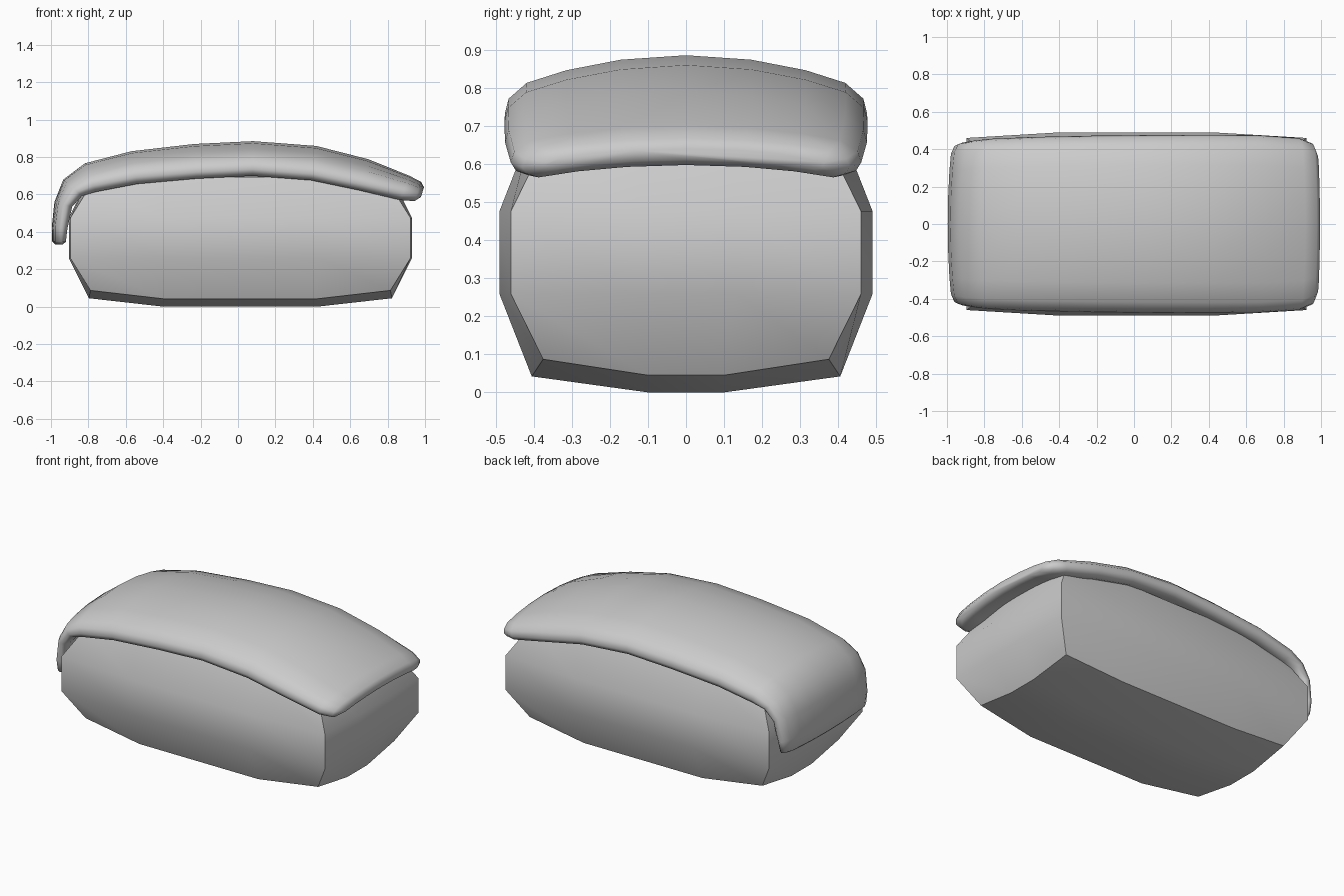
import bpy, bmesh, math
from mathutils import Vector

if "Cube" in bpy.data.objects:
    bpy.data.objects.remove(bpy.data.objects["Cube"])


def finish(bm, name, angle):
    bmesh.ops.recalc_face_normals(bm, faces=bm.faces)
    me = bpy.data.meshes.new(name)
    bm.to_mesh(me)
    bm.free()
    ob = bpy.data.objects.new(name, me)
    bpy.context.collection.objects.link(ob)
    bpy.ops.object.select_all(action='DESELECT')
    ob.select_set(True)
    bpy.context.view_layer.objects.active = ob
    bpy.ops.object.shade_smooth_by_angle(angle=math.radians(angle))
    return ob


# Rice block: 3x3x3 cube whose faces bulge and whose edges stay sharp
bm = bmesh.new()
bmesh.ops.create_cube(bm, size=2)
bmesh.ops.subdivide_edges(bm, edges=bm.edges[:], cuts=2, use_grid_fill=True)
for v in bm.verts:
    sx, sy, sz = (math.copysign(1, c) for c in v.co)
    ex, ey, ez = (abs(c) > 0.9 for c in v.co)
    x, y, z = 0.41, 0.10 if ez else 0.13, 0.108
    if ex:
        x = 0.917 - 0.107 * ez - 0.008 * ey
    if ey:
        y = 0.49 - 0.03 * ex - 0.085 * ez
    if ez:
        z = 0.367 - 0.045 * ex - 0.042 * ey
    v.co = (0.013 + sx * x, sy * y, 0.367 + sz * z)
finish(bm, "rice_block", 40)

# Topping: rounded slab section swept along a draped path
# path rows: x, z, half thickness, half width, sideways droop
path = [
    (-.966, .332, .012, .36, .02), (-.966, .348, .028, .41, .02),
    (-.963, .42, .033, .425, .02), (-.945, .55, .038, .435, .025),
    (-.90, .65, .045, .445, .05), (-.80, .718, .052, .455, .07),
    (-.56, .777, .055, .465, .08), (-.23, .815, .055, .472, .09),
    (.08, .83, .055, .475, .09), (.41, .805, .055, .477, .09),
    (.68, .738, .053, .475, .08), (.90, .655, .048, .46, .05),
    (.967, .632, .037, .43, .04), (.99, .625, .015, .37, .03),
]
half = [(.36, 1), (.66, 1), (.88, .95), (.98, .5), (1, -.1),
        (.97, -.65), (.90, -1.05), (.66, -1), (.36, -1)]
section = [(0, 1)] + half + [(0, -1)] + [(-a, b) for a, b in reversed(half)]

bm = bmesh.new()
rings = []
for i, (x, z, h, w, k) in enumerate(path):
    a, b = path[max(i - 1, 0)], path[min(i + 1, len(path) - 1)]
    t = Vector((b[0] - a[0], 0, b[1] - a[1])).normalized()
    n = Vector((-t.z, 0, t.x))
    rings.append([bm.verts.new(Vector((x, w * s, z)) + n * (h * o - k * s * s))
                  for s, o in section])
for r0, r1 in zip(rings, rings[1:]):
    for j in range(len(section)):
        m = (j + 1) % len(section)
        bm.faces.new((r0[j], r0[m], r1[m], r1[j]))
bm.faces.new(rings[0])
bm.faces.new(rings[-1])
finish(bm, "topping_slice", 80)
